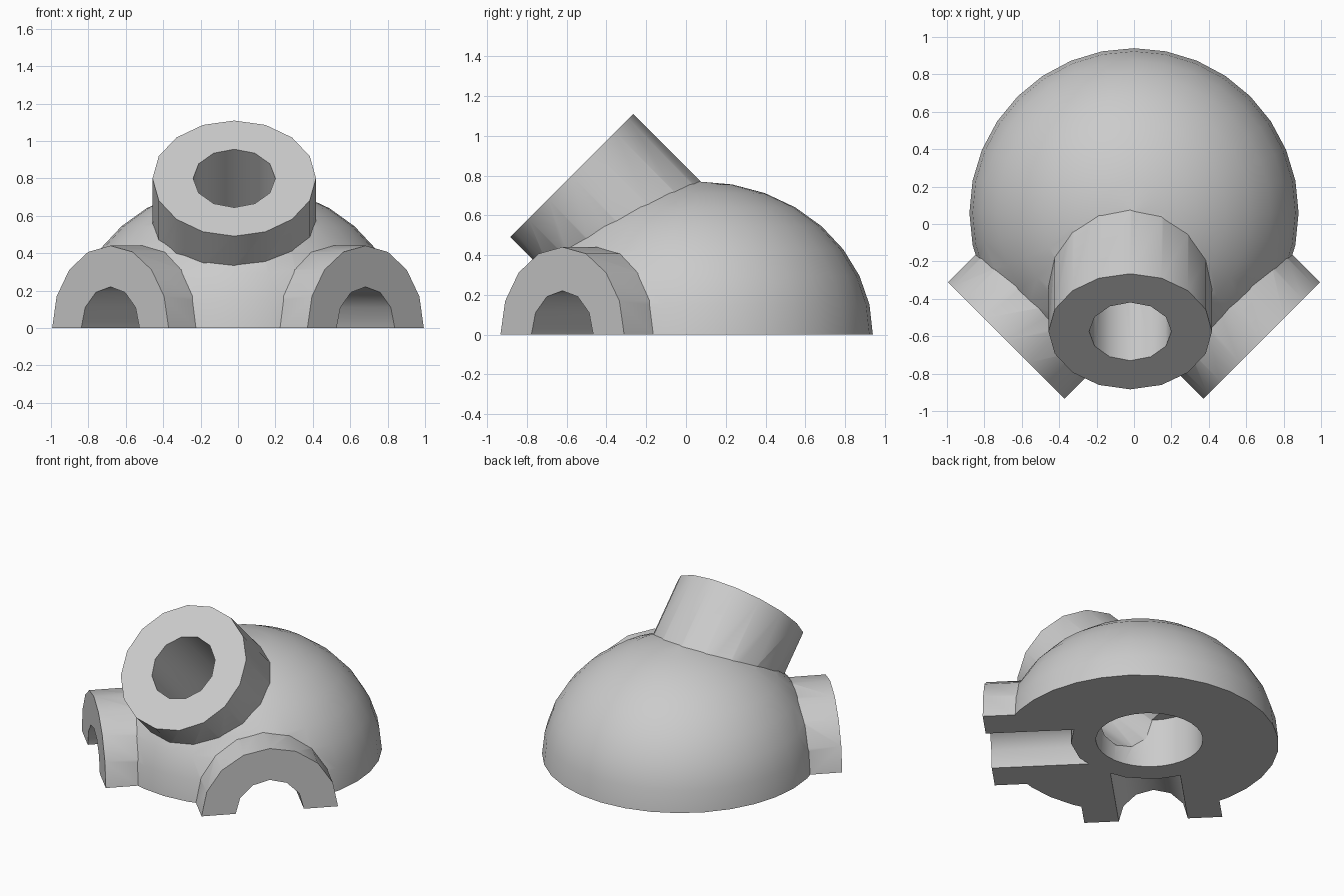
import bpy, bmesh, math
from mathutils import Matrix, Vector

cube = bpy.data.objects.get("Cube")
if cube:
    bpy.data.objects.remove(cube, do_unlink=True)

grey = bpy.data.materials.new("plain grey")
grey.use_nodes = True
grey.diffuse_color = (0.6, 0.6, 0.6, 1)
grey.node_tree.nodes["Principled BSDF"].inputs["Base Color"].default_value = (0.6, 0.6, 0.6, 1)


def finish(name, bm):
    mesh = bpy.data.meshes.new(name)
    bmesh.ops.recalc_face_normals(bm, faces=bm.faces)
    bm.to_mesh(mesh)
    bm.free()
    mesh.materials.append(grey)
    obj = bpy.data.objects.new(name, mesh)
    bpy.context.collection.objects.link(obj)
    return obj


def rod(name, start, end, radius, sides):
    """Capped cylinder between two points, with a corner pointing up."""
    start, end = Vector(start), Vector(end)
    axis = (end - start).normalized()
    side = axis.cross((0, 0, 1))
    side = side.normalized() if side.length > 0.01 else Vector((1, 0, 0))
    frame = Matrix((side, axis.cross(side), axis)).transposed().to_4x4()
    bm = bmesh.new()
    bmesh.ops.create_cone(bm, cap_ends=True, segments=sides, radius1=radius, radius2=radius,
                          depth=(end - start).length,
                          matrix=Matrix.Translation((start + end) / 2) @ frame)
    return finish(name, bm)


def combine(body, tool, operation):
    """Apply one boolean and discard the tool."""
    tool.hide_render = True
    mod = body.modifiers.new(tool.name, 'BOOLEAN')
    mod.operation, mod.object, mod.solver = operation, tool, 'EXACT'
    bpy.context.view_layer.objects.active = body
    bpy.ops.object.modifier_apply(modifier=mod.name)
    bpy.data.objects.remove(tool, do_unlink=True)


# Flattened dome
centre = Vector((0, 0.06, 0))
bm = bmesh.new()
bmesh.ops.create_uvsphere(bm, u_segments=32, v_segments=16, radius=1,
                          matrix=Matrix.Translation(centre) @ Matrix.Diagonal((0.88, 0.88, 0.77, 1)))
body = finish("dome_with_ports", bm)

# Upper port, tilted forward, and two ground-level ports
tilt = Vector((0, -1, 1)).normalized()
top_end = Vector((-0.02, -0.575, 0.8))
combine(body, rod("upper_port", top_end - tilt * 0.85, top_end, 0.437, 16), 'UNION')
ports = [(s, Vector((s, -1, 0)).normalized()) for s in (-1, 1)]
for s, d in ports:
    combine(body, rod("side_port", centre + d * 0.15, centre + d * 0.965, 0.44, 16), 'UNION')

# Side tunnels, stopped by a round core
for s, d in ports:
    combine(body, rod("side_tunnel", centre + d * 0.3, centre + d * 1.2, 0.22, 12), 'DIFFERENCE')
core = Vector((-0.01, 0.14, 0))
up = Vector((0, 0, 1))
combine(body, rod("core", core - up * 0.1, core + up * 0.36, 0.5, 16), 'UNION')

# Central well and the slanted bore that meets it
combine(body, rod("well", core - up * 1.2, core + up * 0.34, 0.34, 32), 'DIFFERENCE')
combine(body, rod("upper_bore", top_end - tilt * 0.75, top_end + tilt * 0.2, 0.22, 12), 'DIFFERENCE')

# Flat base
bm = bmesh.new()
bmesh.ops.create_cube(bm, size=4, matrix=Matrix.Translation((0, 0, -2)))
combine(body, finish("ground_cut", bm), 'DIFFERENCE')

bpy.ops.object.select_all(action='DESELECT')
body.select_set(True)
bpy.context.view_layer.objects.active = body
bpy.ops.object.shade_smooth_by_angle(angle=math.radians(31))
